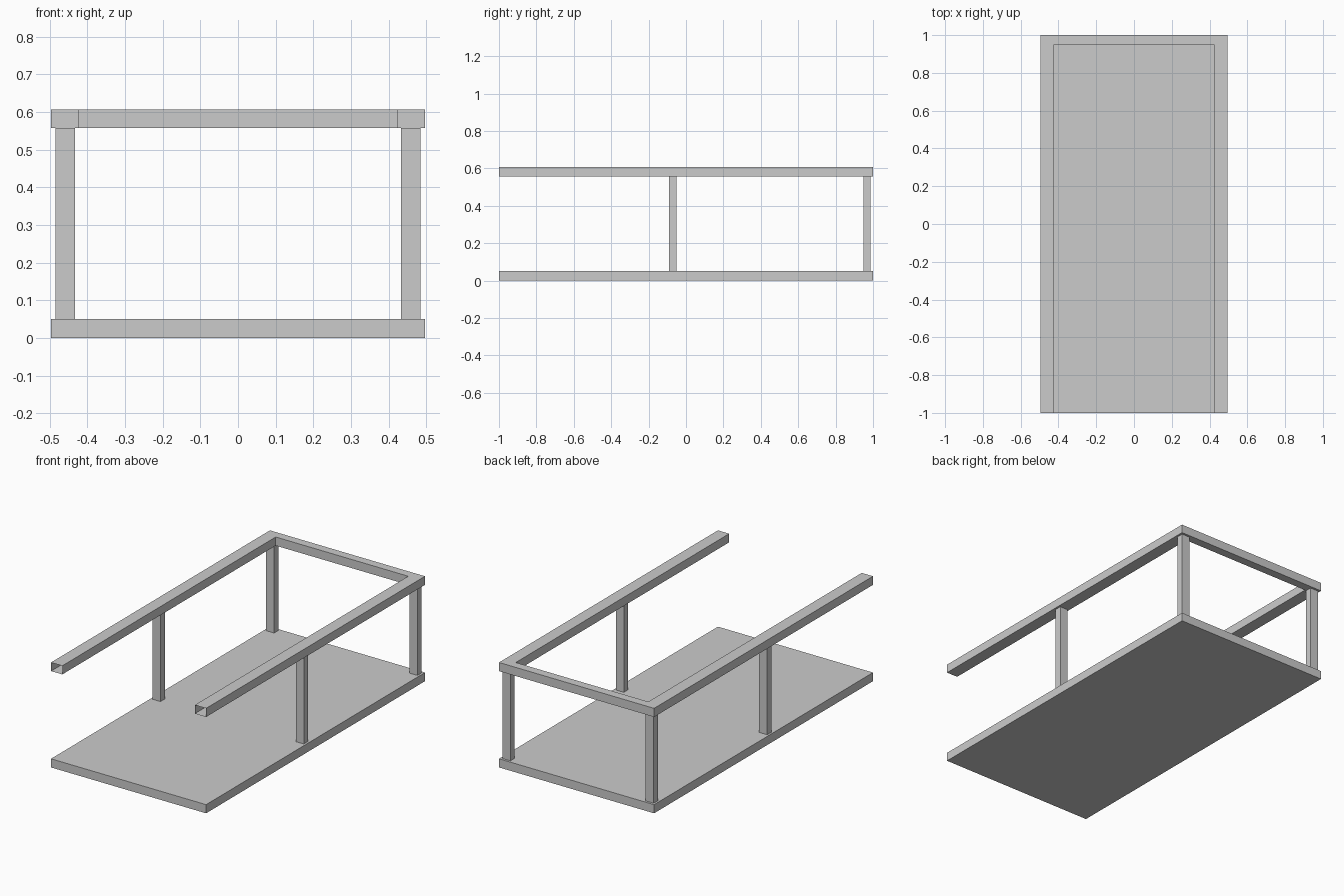
import bpy
import bmesh

if "Cube" in bpy.data.objects:
    bpy.data.objects.remove(bpy.data.objects["Cube"])

HALF_W, HALF_L = 0.496, 1.0
BASE_TOP, RAIL_LOW, RAIL_TOP = 0.05, 0.557, 0.607


def finish(name, bm):
    bmesh.ops.recalc_face_normals(bm, faces=bm.faces[:])
    mesh = bpy.data.meshes.new(name)
    bm.to_mesh(mesh)
    bm.free()
    obj = bpy.data.objects.new(name, mesh)
    bpy.context.collection.objects.link(obj)
    return obj


def box(name, x, y, z):
    """Box from (min, max) ranges on each axis."""
    bm = bmesh.new()
    bmesh.ops.create_cube(bm, size=1)
    for v in bm.verts:
        v.co = [r[0] if c < 0 else r[1] for c, r in zip(v.co, (x, y, z))]
    return finish(name, bm)


# Flat base slab
box("base", (-HALF_W, HALF_W), (-HALF_L, HALF_L), (0, BASE_TOP))

# Four posts: a pair at the back and a pair at the middle
for label, y in (("middle", (-0.09, -0.05)), ("back", (0.948, 0.987))):
    box(label + "_post_right", (0.433, 0.484), y, (BASE_TOP, RAIL_LOW))
    box(label + "_post_left", (-0.484, -0.433), y, (BASE_TOP, RAIL_LOW))

# U-shaped hollow rail, mitred at the back corners and open at the front ends
inner_w, inner_y = 0.424, 0.95
outer = [(-HALF_W, -HALF_L), (-HALF_W, HALF_L), (HALF_W, HALF_L), (HALF_W, -HALF_L)]
inner = [(-inner_w, -HALF_L), (-inner_w, inner_y), (inner_w, inner_y), (inner_w, -HALF_L)]
bm = bmesh.new()
rings = []
for o, i in zip(outer, inner):
    corners = ((*o, RAIL_LOW), (*o, RAIL_TOP), (*i, RAIL_TOP), (*i, RAIL_LOW))
    rings.append([bm.verts.new(c) for c in corners])
for a, b in zip(rings, rings[1:]):
    for k in range(4):
        n = (k + 1) % 4
        bm.faces.new((a[k], a[n], b[n], b[k]))
finish("top_rail", bm)
